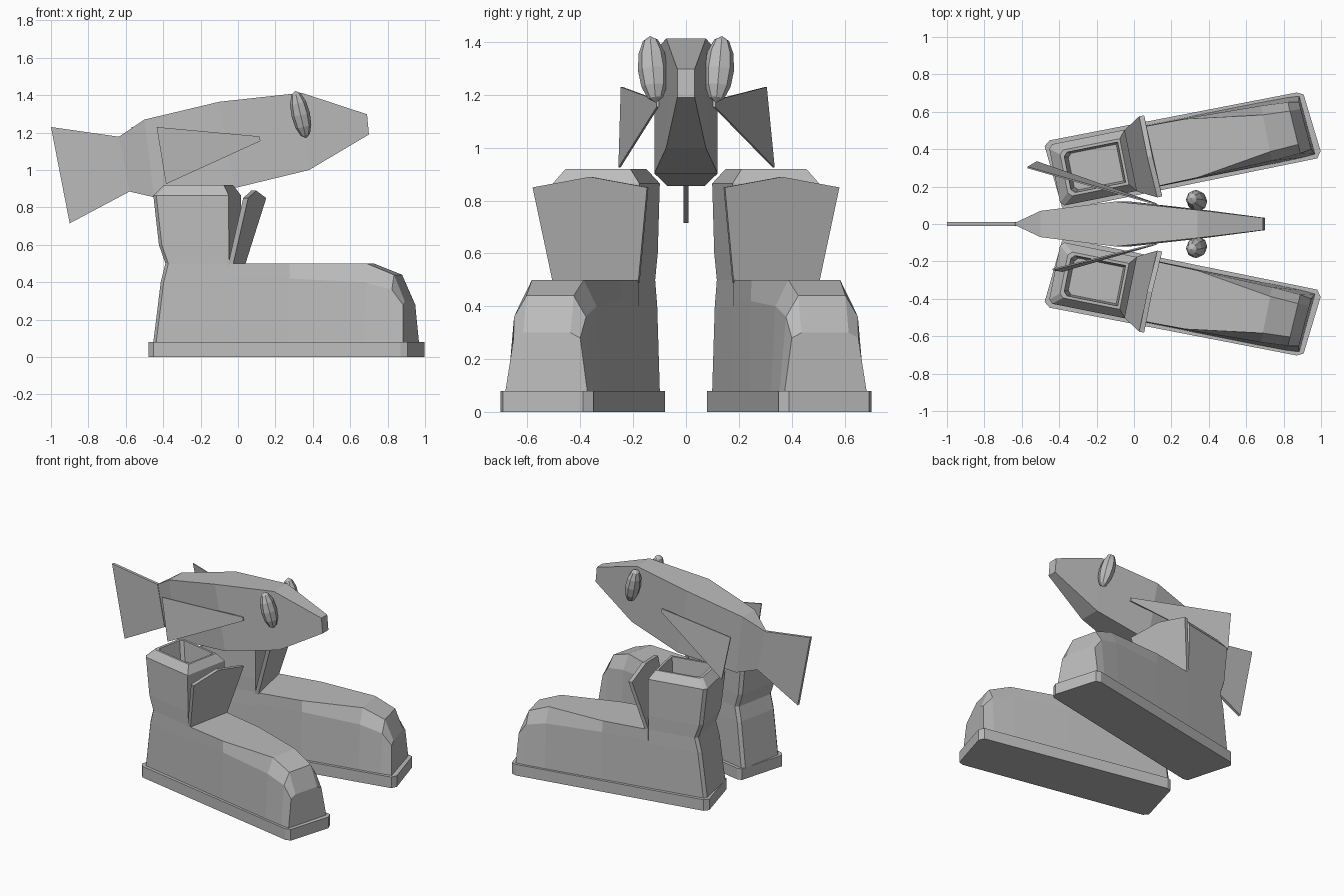
import bpy, bmesh, math
from mathutils import Vector, Matrix

old = bpy.data.objects.get("Cube")
if old:
    bpy.data.objects.remove(old, do_unlink=True)

grey = bpy.data.materials.new("plain_grey")
grey.use_nodes = True
COLOUR = (0.5, 0.5, 0.5, 1)
grey.diffuse_color = COLOUR
grey.node_tree.nodes["Principled BSDF"].inputs["Base Color"].default_value = COLOUR


def loft(name, rings, place=Vector):
    """Skin a row of equal-length point rings and cap both ends."""
    bm = bmesh.new()
    rows = [[bm.verts.new(place(p)) for p in ring] for ring in rings]
    n = len(rows[0])
    for a, b in zip(rows, rows[1:]):
        for i in range(n):
            j = (i + 1) % n
            bm.faces.new((a[i], a[j], b[j], b[i]))
    bm.faces.new(rows[0])
    bm.faces.new(rows[-1])
    bmesh.ops.recalc_face_normals(bm, faces=bm.faces)
    return finish(name, bm)


def finish(name, bm):
    mesh = bpy.data.meshes.new(name)
    bm.to_mesh(mesh)
    bm.free()
    mesh.materials.append(grey)
    obj = bpy.data.objects.new(name, mesh)
    bpy.context.collection.objects.link(obj)
    return obj


TURN = Matrix.Rotation(math.radians(-11.3), 3, "Z")


def boot(side, s):
    # Boot space: u runs to the toe, w across (inner side positive), z up
    def place(p):
        q = TURN @ Vector((p[0], p[1] - 0.337, p[2]))
        return Vector((q.x, -s * q.y, q.z))

    # Flat sole with clipped corners
    outline = [(-.387, -.165), (-.355, -.19), (.99, -.182), (1.025, -.165),
               (1.055, .15), (1.03, .185), (-.33, .19), (-.36, .175)]
    loft(side + "_sole", [[(u, w, z) for u, w in outline] for z in (0, .08)], place)

    # Shaft: pinched heel, bevelled collar, sunken opening
    def ring(z, back, front, h, c=.02):
        return [(back, c - h, z), (back + c, -h, z), (front, -h, z),
                (front, h, z), (back + c, h, z), (back, h - c, z)]
    loft(side + "_shaft", [
        ring(.08, -.365, .05, .167), ring(.4, -.325, .05, .165),
        ring(.5, -.30, .05, .162), ring(.6, -.335, .05, .165),
        ring(.865, -.365, .05, .167), ring(.92, -.315, .015, .125),
        ring(.92, -.295, 0, .11), ring(.78, -.275, -.01, .1)], place)

    # Foot narrowing into a faceted toe
    def section(u, low, mid, zm, top, zt, skew=0.0):
        pts = [(-low, .08), (-mid, zm), (-top, zt), (top, zt), (mid, zm), (low, .08)]
        return [(u + skew * w, w, z) for w, z in pts]
    foot = [section(.05, .167, .166, .42, .165, .5),
            section(.38, .167, .163, .42, .16, .5),
            section(.79, .167, .15, .4, .1, .5),
            section(.94, .165, .14, .36, .092, .44, .04)]
    tip = section(1.0, .16, .13, .28, .092, .3, .06)
    tip[0] = (1.0, -.16, .08)
    tip[-1] = (1.022, .16, .08)
    loft(side + "_foot", foot + [tip], place)

    # Tongue leaning forward with a peaked top edge
    def slab(d):
        return [(.045 + d, -.163, .49), (.14 + d, -.222, .85), (.14 + d, 0, .89),
                (.15 + d, .222, .85), (.045 + d, .167, .49)]
    loft(side + "_tongue", [slab(0), slab(.027)], place)


boot("front", -1)
boot("back", 1)

# Slab-sided fish body: bottom x, bottom z, top x, top z, half width
stations = [(-.58, .885, -.637, 1.178, .006), (-.45, .855, -.5, 1.27, .07),
            (-.02, .903, -.1, 1.365, .12), (.38, 1.0, .34, 1.413, .075),
            (.7, 1.19, .69, 1.298, .033)]
loft("fish_body", [[(xb, -h, zb), (xb, h, zb), (xt, h, zt), (xt, -h, zt)]
                   for xb, zb, xt, zt, h in stations])

# Tail fin plate
tail = [(-.58, .885), (-.637, 1.178), (-1, 1.23), (-.9, .715)]
loft("tail_fin", [[(x, y, z) for x, z in tail] for y in (-.01, .01)])


# Side fins, each swept back from the body
def fin(name, points):
    loft(name, [[(x, y + d, z) for x, y, z in points] for d in (-.004, .004)])


fin("front_side_fin", [(.115, -.107, 1.18), (.12, -.107, 1.155),
                       (-.385, -.252, .925), (-.435, -.243, 1.23)])
fin("back_side_fin", [(.115, .107, 1.18), (.12, .107, 1.155),
                      (-.52, .332, .925), (-.57, .302, 1.23)])

# Tall faceted eyes
for name, s in (("front_eye", -1), ("back_eye", 1)):
    bm = bmesh.new()
    bmesh.ops.create_uvsphere(bm, u_segments=8, v_segments=6, radius=1)
    shape = (Matrix.Translation((.335, s * .125, 1.297))
             @ Matrix.Rotation(math.radians(-s * 5), 4, "X")
             @ Matrix.Rotation(math.radians(-13), 4, "Y")
             @ Matrix.Diagonal((.05, .057, .13, 1)))
    bm.transform(shape)
    finish(name, bm)
